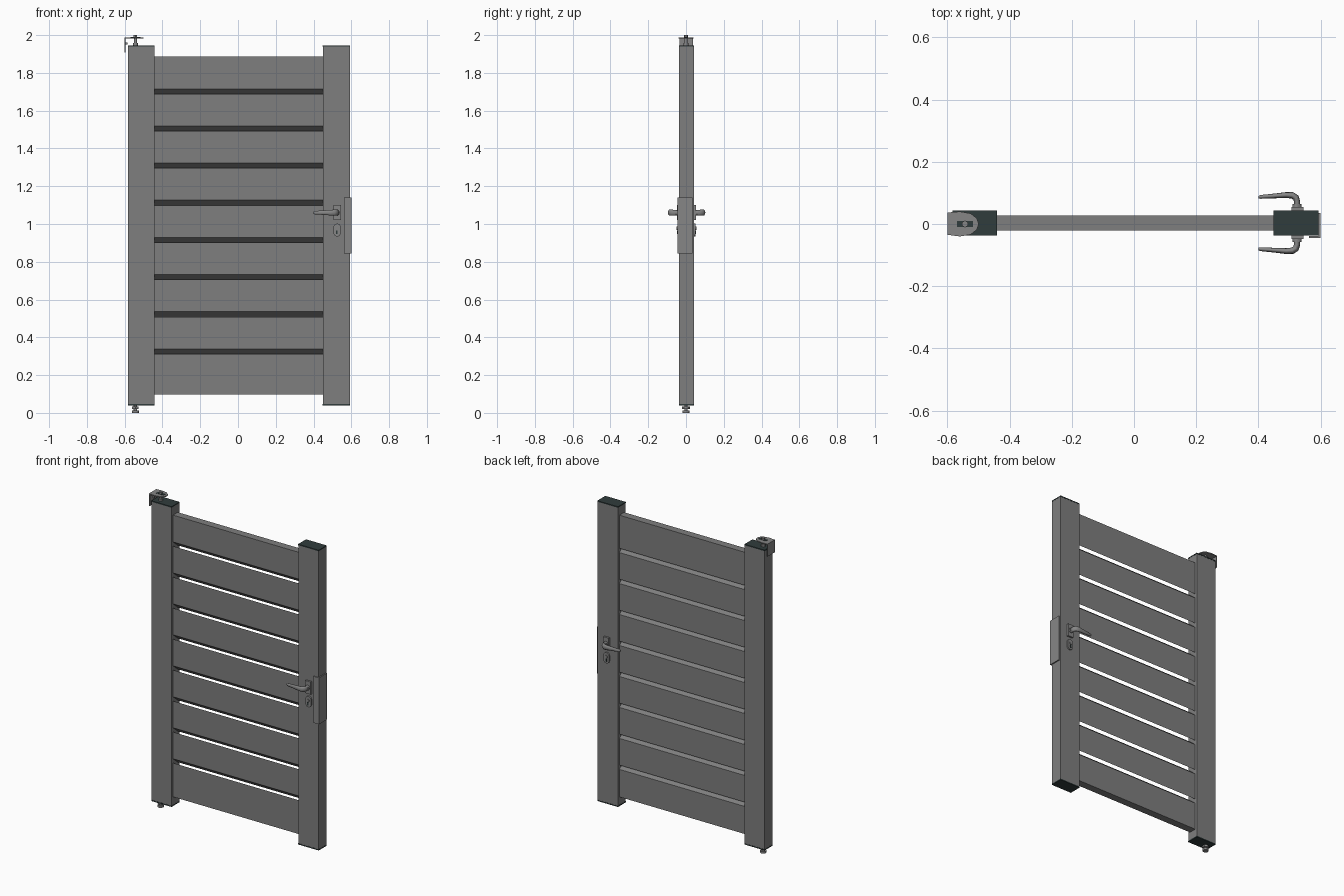
import bpy, bmesh, math
from mathutils import Matrix

if "Cube" in bpy.data.objects:
    bpy.data.objects.remove(bpy.data.objects["Cube"])


def material(name, colour):
    m = bpy.data.materials.new(name)
    m.use_nodes = True
    m.diffuse_color = (*colour, 1)
    m.node_tree.nodes["Principled BSDF"].inputs["Base Color"].default_value = (*colour, 1)
    return m


GREY = material("gate grey", (0.21, 0.21, 0.21))
DARK = material("dark cap", (0.03, 0.045, 0.045))
METAL = material("hardware grey", (0.24, 0.24, 0.24))
YC = 0.003  # middle of the gate's thickness


def finish(name, bm, mat, smooth=False):
    bmesh.ops.recalc_face_normals(bm, faces=bm.faces)
    me = bpy.data.meshes.new(name)
    bm.to_mesh(me)
    bm.free()
    me.materials.append(mat)
    ob = bpy.data.objects.new(name, me)
    bpy.context.collection.objects.link(ob)
    if smooth:
        bpy.ops.object.select_all(action="DESELECT")
        ob.select_set(True)
        bpy.context.view_layer.objects.active = ob
        bpy.ops.object.shade_smooth_by_angle()
    return ob


def box(name, x, y, z, mat):
    bm = bmesh.new()
    size = [b - a for a, b in (x, y, z)]
    mid = [(a + b) / 2 for a, b in (x, y, z)]
    bmesh.ops.create_cube(bm, size=1, matrix=Matrix.Translation(mid) @ Matrix.Diagonal((*size, 1)))
    return finish(name, bm, mat)


def cylinder(name, centre, r, length, mat, axis="Z", sides=20):
    bm = bmesh.new()
    turn = Matrix.Rotation(math.pi / 2, 4, "X") if axis == "Y" else Matrix()
    bmesh.ops.create_cone(bm, cap_ends=True, segments=sides, radius1=r, radius2=r,
                          depth=length, matrix=Matrix.Translation(centre) @ turn)
    return finish(name, bm, mat, sides > 6)


def prism(name, points, vec, mat, smooth=False):
    bm = bmesh.new()
    face = bm.faces.new([bm.verts.new(p) for p in points])
    ext = bmesh.ops.extrude_face_region(bm, geom=[face])
    if face.is_valid is False or len(bm.faces) < len(points) + 2:
        bm.faces.new([v for v in bm.verts if v not in ext["geom"]][:len(points)])
    bmesh.ops.translate(bm, vec=vec, verts=[g for g in ext["geom"] if isinstance(g, bmesh.types.BMVert)])
    return finish(name, bm, mat, smooth)


# Posts with thin end caps
for side, x in (("right", (-0.582, -0.442)), ("left", (0.449, 0.592))):
    box(side + "_post", x, (YC - 0.039, YC + 0.039), (0.046, 1.939), GREY)
    for end, z in (("bottom", 0.039), ("top", 1.939)):
        box(f"{side}_post_{end}_cap", (x[0] - 0.001, x[1] + 0.001),
            (YC - 0.04, YC + 0.04), (z, z + 0.007), DARK)

# Slats with slanted edges: the gaps fall towards the back
PITCH, GAP, SLANT, HALF = 0.1967, 0.027, 0.04, 0.024
for i in range(9):
    low = 0.339 + (i - 1) * PITCH
    high = low + PITCH - GAP
    bottom = (0.097, 0.097) if i == 0 else (low, low - SLANT)
    top = (1.886, 1.886) if i == 8 else (high, high - SLANT)
    outline = [(-0.442, YC - HALF, bottom[0]), (-0.442, YC + HALF, bottom[1]),
               (-0.442, YC + HALF, top[1]), (-0.442, YC - HALF, top[0])]
    prism(f"slat_{i + 1}", outline, (0.891, 0, 0), GREY)

# Lever handles, plates and key escutcheons on both faces
HX, HZ = 0.524, 1.06
for side, s in (("front", -1), ("back", 1)):
    face = YC + s * 0.039
    box(side + "_handle_plate", (HX - 0.018, HX + 0.02),
        sorted((face, face + s * 0.012)), (1.02, 1.1), METAL)
    cylinder(side + "_handle_collar", (HX, face + s * 0.016, HZ), 0.015, 0.012, METAL, "Y")
    cu = bpy.data.curves.new(side + "_lever", "CURVE")
    cu.dimensions = "3D"
    cu.bevel_depth = 0.01
    cu.bevel_resolution = 3
    cu.use_fill_caps = True
    path = [(0, 0.012, 1), (0, 0.03, 1), (-0.004, 0.043, 1.05), (-0.015, 0.05, 1.05),
            (-0.035, 0.051, 0.95), (-0.075, 0.048, 0.75), (-0.118, 0.045, 0.6), (-0.124, 0.044, 0.4)]
    spline = cu.splines.new("POLY")
    spline.points.add(len(path) - 1)
    for p, (x, y, r) in zip(spline.points, path):
        p.co = (x, s * y, 0, 1)
        p.radius = r
    spline.use_smooth = True
    cu.materials.append(METAL)
    lever = bpy.data.objects.new(side + "_lever", cu)
    lever.location = (HX, face, HZ)
    lever.scale = (1, 1, 1.6)
    bpy.context.collection.objects.link(lever)

    outline = []
    for k in range(24):
        a = math.tau * (k + 0.5) / 24
        z = 0.968 + (0.016 if math.sin(a) > 0 else -0.016)
        outline.append((HX + 0.001 + 0.019 * math.cos(a), face, z + 0.018 * math.sin(a)))
    prism(side + "_key_escutcheon", outline, (0, s * 0.009, 0), METAL, True)
    cylinder(side + "_key_barrel", (HX, face + s * 0.01, 0.977), 0.009, 0.008, METAL, "Y")
    box(side + "_key_slot", (HX - 0.004, HX + 0.004), sorted((face, face + s * 0.012)),
        (0.946, 0.966), DARK)

# Angled lock keep on the latch edge
box("lock_keep_side", (0.593, 0.6), (-0.045, 0.035), (0.845, 1.14), METAL)
box("lock_keep_front", (0.562, 0.598), (-0.045, -0.039), (0.845, 1.14), METAL)

# Top hinge: wall plate, rounded tongue and pin
PX = -0.543
box("top_hinge_wall_plate", (-0.6, -0.595), (-0.035, 0.037), (1.908, 1.987), METAL)
tongue = [(-0.597, -0.035, 1.981), (-0.56, -0.04, 1.981), (-0.525, -0.034, 1.981),
          (-0.505, -0.018, 1.981), (-0.499, 0, 1.981), (-0.505, 0.018, 1.981),
          (-0.525, 0.034, 1.981), (-0.56, 0.04, 1.981), (-0.597, 0.037, 1.981)]
prism("top_hinge_tongue", tongue, (0, 0, 0.006), METAL)
cylinder("top_hinge_screw", (-0.591, 0, 1.955), 0.006, 0.012, METAL)
cylinder("top_hinge_pin", (PX, 0, 1.967), 0.008, 0.05, METAL)
cylinder("top_hinge_collar", (PX, 0, 1.951), 0.013, 0.012, METAL)
box("top_hinge_slot", (PX - 0.026, PX + 0.026), (-0.01, 0.01), (1.985, 1.989), DARK)
cylinder("top_hinge_nut", (PX, 0, 1.993), 0.011, 0.014, METAL, sides=6)

# Bottom pivot
cylinder("bottom_pivot_pin", (PX, 0, 0.022), 0.009, 0.04, METAL)
cylinder("bottom_pivot_nut", (PX, 0, 0.027), 0.02, 0.011, METAL, sides=6)
cylinder("bottom_pivot_foot", (PX, 0, 0.006), 0.018, 0.012, METAL)
